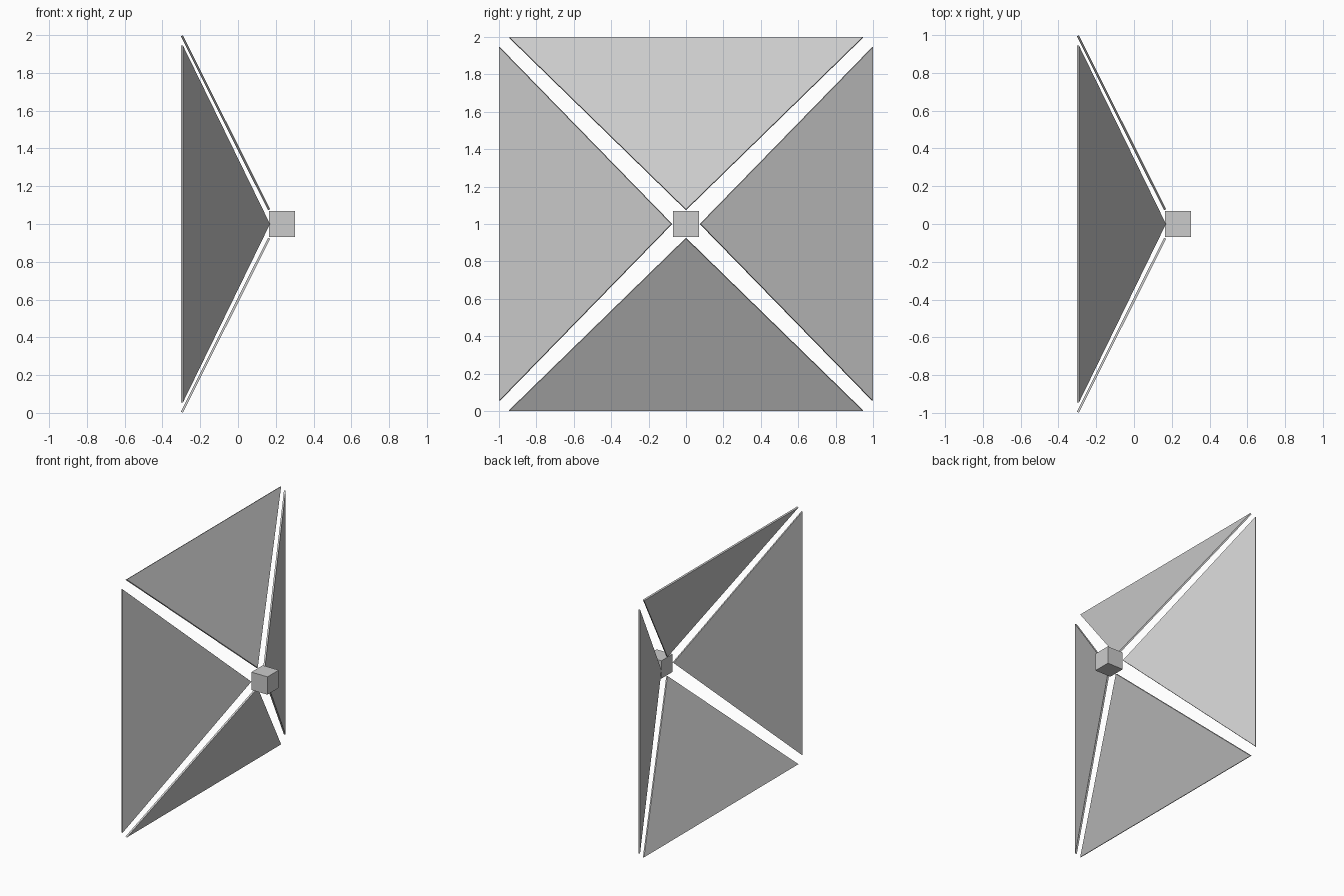
import bpy
import bmesh
import math
from mathutils import Matrix, Vector

default = bpy.data.objects.get("Cube")
if default:
    bpy.data.objects.remove(default, do_unlink=True)

# Single grey finish
grey = bpy.data.materials.new("light grey")
grey.use_nodes = True
colour = (0.6, 0.6, 0.6, 1)
grey.diffuse_color = colour
grey.node_tree.nodes["Principled BSDF"].inputs["Base Color"].default_value = colour

CENTRE = Matrix.Translation((0, 0, 1))


def add_object(name, bm):
    mesh = bpy.data.meshes.new(name)
    bm.to_mesh(mesh)
    bm.free()
    mesh.materials.append(grey)
    obj = bpy.data.objects.new(name, mesh)
    bpy.context.collection.objects.link(obj)
    return obj


def add_panel(name, angle):
    """Thin triangle sloping from a wide base edge to the apex, turned about x."""
    bm = bmesh.new()
    profile = [(-0.297, -0.945, 0.997), (0.164, 0, 0.076), (-0.297, 0.945, 0.997)]
    turn = CENTRE @ Matrix.Rotation(angle, 4, "X")
    face = bm.faces.new([bm.verts.new(turn @ Vector(p)) for p in profile])
    face.normal_update()
    if face.normal.x < 0:
        face.normal_flip()
    obj = add_object(name, bm)
    solid = obj.modifiers.new("thickness", "SOLIDIFY")
    solid.thickness = 0.012
    solid.offset = 0


# Four panels forming an open pyramid
for i, side in enumerate(("top", "front", "bottom", "back")):
    add_panel(side + "_panel", i * math.pi / 2)

# Cube at the apex
bm = bmesh.new()
bmesh.ops.create_cube(bm, size=0.138, matrix=Matrix.Translation((0.232, 0, 1)))
add_object("apex_cube", bm)
